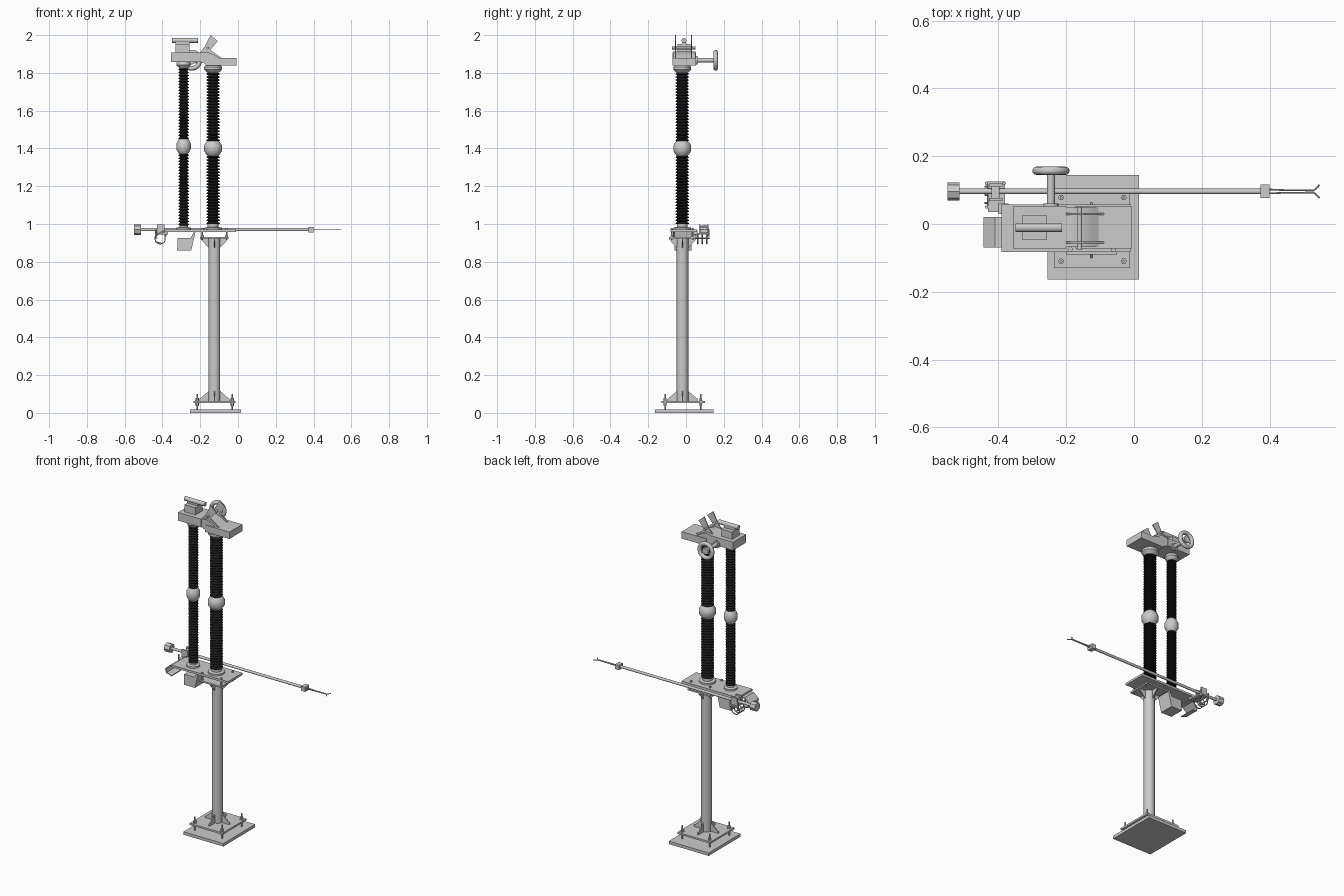
import bpy, bmesh, math
from mathutils import Vector, Matrix

if "Cube" in bpy.data.objects:
    bpy.data.objects.remove(bpy.data.objects["Cube"])

CX, CY = -0.125, -0.018          # column axis
black = bpy.data.materials.new("black_glaze")
black.diffuse_color = (0.012, 0.012, 0.014, 1)
black.use_nodes = True
black.node_tree.nodes["Principled BSDF"].inputs["Base Color"].default_value = black.diffuse_color


def finish(name, bm, mat=None):
    bmesh.ops.recalc_face_normals(bm, faces=bm.faces)
    me = bpy.data.meshes.new(name)
    bm.to_mesh(me)
    bm.free()
    ob = bpy.data.objects.new(name, me)
    bpy.context.collection.objects.link(ob)
    if mat:
        me.materials.append(mat)
    return ob


def box(name, x0, x1, y0, y1, z0, z1):
    bm = bmesh.new()
    m = Matrix.Translation(((x0+x1)/2, (y0+y1)/2, (z0+z1)/2)) @ Matrix.Diagonal((x1-x0, y1-y0, z1-z0, 1))
    bmesh.ops.create_cube(bm, size=1, matrix=m)
    return finish(name, bm)


def lathe(name, origin, prof, n=24, axis='Z', mat=None):
    """Revolve (radius, height) points about an axis through origin, capped."""
    bm = bmesh.new()
    rot = Vector((0, 0, 1)).rotation_difference(
        {'X': Vector((1, 0, 0)), 'Y': Vector((0, 1, 0)), 'Z': Vector((0, 0, 1))}[axis])
    rings = []
    for r, h in prof:
        rings.append([bm.verts.new(Vector(origin) + rot @ Vector(
            (r*math.cos(2*math.pi*i/n), r*math.sin(2*math.pi*i/n), h))) for i in range(n)])
    for a, b in zip(rings, rings[1:]):
        for i in range(n):
            bm.faces.new((a[i], a[(i+1) % n], b[(i+1) % n], b[i]))
    bm.faces.new(rings[0])
    bm.faces.new(rings[-1])
    return finish(name, bm, mat)


def cyl(name, origin, r, h0, h1, n=16, axis='Z'):
    return lathe(name, origin, [(r, h0), (r, h1)], n, axis)


def slab(name, pts, y0, y1):
    """Extrude an x-z outline along y."""
    bm = bmesh.new()
    f = bm.faces.new([bm.verts.new((x, y0, z)) for x, z in pts])
    ext = bmesh.ops.extrude_face_region(bm, geom=[f])
    bmesh.ops.translate(bm, vec=(0, y1-y0, 0), verts=[v for v in ext['geom'] if isinstance(v, bmesh.types.BMVert)])
    return finish(name, bm)


def tube(name, pts, r):
    cu = bpy.data.curves.new(name, 'CURVE')
    cu.dimensions = '3D'
    cu.bevel_depth, cu.bevel_resolution, cu.use_fill_caps = r, 1, True
    sp = cu.splines.new('POLY')
    sp.points.add(len(pts)-1)
    for p, c in zip(sp.points, pts):
        p.co = (*c, 1)
    tmp = bpy.data.objects.new(name, cu)
    bpy.context.collection.objects.link(tmp)
    bm = bmesh.new()
    bm.from_mesh(tmp.to_mesh())
    bpy.data.objects.remove(tmp)
    return finish(name, bm)


def gussets(name, z_wide, z_end, reach):
    """Four triangular ribs around the column."""
    for k in range(4):
        ob = slab(f"{name}_{k+1}", [(0.027, z_wide), (reach, z_wide), (reach, z_wide+(z_end-z_wide)*0.15),
                                   (0.027, z_end)], -0.003, 0.003)
        ob.data.transform(Matrix.Translation((CX, CY, 0)) @ Matrix.Rotation(k*math.pi/2, 4, 'Z'))


# Foundation and column
box("base_plate", -0.255, 0.015, -0.163, 0.145, 0, 0.018)
box("column_foot_flange", -0.236, -0.012, -0.13, 0.1, 0.052, 0.063)
for i, x in enumerate((-0.215, -0.03)):
    for j, y in enumerate((-0.11, 0.078)):
        o = (x, y, 0)
        cyl(f"anchor_bolt_{i}{j}", o, 0.004, 0.01, 0.1, 12)
        lathe(f"anchor_nuts_{i}{j}", o, [(0.009, 0.036), (0.009, 0.049), (0.012, 0.049), (0.012, 0.066),
                                        (0.009, 0.066), (0.009, 0.079)], 6)
cyl("column", (CX, CY, 0), 0.031, 0.06, 0.93, 32)
gussets("foot_gusset", 0.063, 0.118, 0.082)
gussets("head_gusset", 0.925, 0.87, 0.07)
box("column_head_plate", -0.2, -0.05, -0.09, 0.055, 0.923, 0.932)

# Platform on four studs
box("platform", -0.39, -0.01, -0.083, 0.058, 0.957, 0.97)
for i, x in enumerate((-0.188, -0.06)):
    for j, y in enumerate((-0.075, 0.035)):
        cyl(f"levelling_stud_{i}{j}", (x, y, 0), 0.004, 0.915, 0.978, 10)
        cyl(f"levelling_nut_{i}{j}", (x, y, 0), 0.008, 0.932, 0.939, 6)
        cyl(f"upper_nut_{i}{j}", (x, y, 0), 0.008, 0.97, 0.976, 6)

# Drive box and sheet hood below the left side
slab("drive_box", [(-0.32, 0.925), (-0.25, 0.925), (-0.235, 0.957), (-0.225, 0.957),
                   (-0.248, 0.86), (-0.322, 0.86)], -0.062, 0.028)
slab("end_hood", [(-0.385, 0.96), (-0.41, 0.96), (-0.444, 0.93), (-0.438, 0.905), (-0.4, 0.893),
                  (-0.4, 0.898), (-0.433, 0.909), (-0.438, 0.929), (-0.408, 0.954), (-0.385, 0.954)], -0.07, 0.02)


# Insulator stacks: sheds, end fittings and middle joint
def stack(side, x, r, spans, joint_r, top_z, count):
    o = (x, -0.02, 0)
    for k, (z0, z1) in enumerate(spans):
        p = (z1-z0)/count
        prof = []
        for i in range(count):
            z = z0+i*p
            prof += [(r*0.68, z), (r*0.97, z+p*0.2), (r, z+p*0.4), (r*0.72, z+p*0.85)]
        lathe(f"{side}_insulator_{k+1}", o, prof+[(r*0.68, z1)], 24, mat=black)
    a, b = spans[0][1], spans[1][0]
    h = b-a
    lathe(f"{side}_middle_joint", o, [(joint_r*0.6, a-0.004), (joint_r*0.75, a+h*.05), (joint_r, a+h*.3),
                                     (joint_r, a+h*.7), (joint_r*0.75, a+h*.95), (joint_r*0.6, b+0.004)])
    lathe(f"{side}_lower_fitting", o, [(joint_r, 0.97), (joint_r, 0.98), (r*0.8, 0.984), (r*0.8, spans[0][0]+0.006)])
    t = spans[1][1]
    lathe(f"{side}_upper_fitting", o, [(r*0.8, t-0.004), (joint_r*0.85, t+0.006), (joint_r, t+0.014),
                                      (joint_r, top_z-0.008), (joint_r*0.8, top_z+0.003)])


stack("right", -0.132, 0.036, ((0.998, 1.364), (1.438, 1.804)), 0.047, 1.84, 23)
stack("left", -0.288, 0.028, ((0.992, 1.374), (1.448, 1.828)), 0.038, 1.86, 24)

# Switch head
box("left_head_box", -0.355, -0.2, -0.072, 0.053, 1.858, 1.908)
box("right_head_box", -0.172, -0.008, -0.072, 0.053, 1.838, 1.88)
slab("head_bridge", [(-0.2, 1.858), (-0.165, 1.845), (-0.09, 1.87), (-0.125, 1.895), (-0.165, 1.912),
                     (-0.2, 1.908)], -0.068, 0.049)
arm = [(-0.205, 1.86), (-0.2, 1.91), (-0.175, 1.942), (-0.145, 2.0), (-0.107, 1.968), (-0.147, 1.922), (-0.085, 1.878),
       (-0.12, 1.86)]
for k, y in enumerate((-0.055, 0.03)):
    slab(f"contact_arm_{k+1}", arm, y-0.003, y+0.003)
cyl("contact_cross_pin", (-0.16, 0, 1.932), 0.007, -0.075, 0.05, 12, 'Y')
box("terminal_pedestal", -0.33, -0.256, -0.045, 0.025, 1.905, 1.952)
box("terminal_web", -0.33, -0.256, -0.02, 0, 1.95, 1.968)
cyl("terminal_bar", (0, -0.011, 1.972), 0.013, -0.35, -0.213, 16, 'X')

# Ring on a stem behind the head
cyl("ring_stem", (-0.245, 0, 1.867), 0.012, 0.045, 0.165, 16, 'Y')
cyl("ring_hub", (-0.245, 0, 1.867), 0.02, 0.15, 0.165, 16, 'Y')
lathe("ring_base", (-0.245, 0, 1.867), [(0.022, 0.05), (0.022, 0.06)], 16, 'Y')
bpy.ops.mesh.primitive_torus_add(major_radius=0.043, minor_radius=0.012, major_segments=32, minor_segments=12,
                                 location=(-0.245, 0.157, 1.867), rotation=(math.pi/2, 0, 0))
bpy.context.object.name = "corona_ring"
for k in range(3):
    a = math.pi/2 + k*2*math.pi/3
    d = Vector((math.cos(a), 0, math.sin(a)))
    c = Vector((-0.245, 0.157, 1.867))
    tube(f"ring_spoke_{k+1}", [c, c+d*0.043], 0.004)

# Earthing rod with counterweight and fork tip
R = (0, 0.096, 0.97)
cyl("earthing_rod", R, 0.008, -0.53, 0.38, 16, 'X')
cyl("counterweight", R, 0.027, -0.55, -0.514, 8, 'X')
box("rod_sleeve", 0.373, 0.4, 0.077, 0.116, 0.956, 0.984)
for s in (-1, 1):
    tube(f"fork_tine_{'front' if s < 0 else 'back'}",
         [(0.395, 0.096+s*0.006, 0.97), (0.44, 0.096+s*0.004, 0.97), (0.53, 0.096+s*0.003, 0.97),
          (0.54, 0.096+s*0.012, 0.97), (0.547, 0.096+s*0.02, 0.97)], 0.0025)

# Rod bearing bracket, its bolts and hanging spring hooks
box("bearing_arm", -0.43, -0.38, 0.035, 0.125, 0.945, 0.953)
box("bearing_tie", -0.4, -0.37, 0.03, 0.06, 0.945, 0.965)
for k, y in enumerate((0.072, 0.115)):
    box(f"bearing_cheek_{k+1}", -0.428, -0.388, y-0.004, y+0.004, 0.945, 0.998)
box("bearing_block", -0.42, -0.396, 0.076, 0.111, 0.953, 0.99)
for x in (-0.435, -0.383):
    for y in (0.05, 0.12):
        cyl("bracket_bolt", (x, y, 0), 0.005, 0.935, 0.972, 8)
cyl("hook_shaft", (-0.43, 0, 0.925), 0.004, 0.045, 0.125, 10, 'Y')
for k, y in enumerate((0.062, 0.086, 0.11)):
    pts = [(-0.412+0.027*math.cos(t), y, 0.92+0.026*math.sin(t))
           for t in (math.radians(130+i*27) for i in range(9))]
    tube(f"spring_hook_{k+1}", pts+[(-0.388, y, 0.948)], 0.003)

# Smooth round surfaces, keep hard edges
bpy.ops.object.select_all(action='DESELECT')
for ob in bpy.context.scene.objects:
    ob.select_set(True)
    bpy.context.view_layer.objects.active = ob
bpy.ops.object.shade_smooth_by_angle(angle=math.radians(35))
